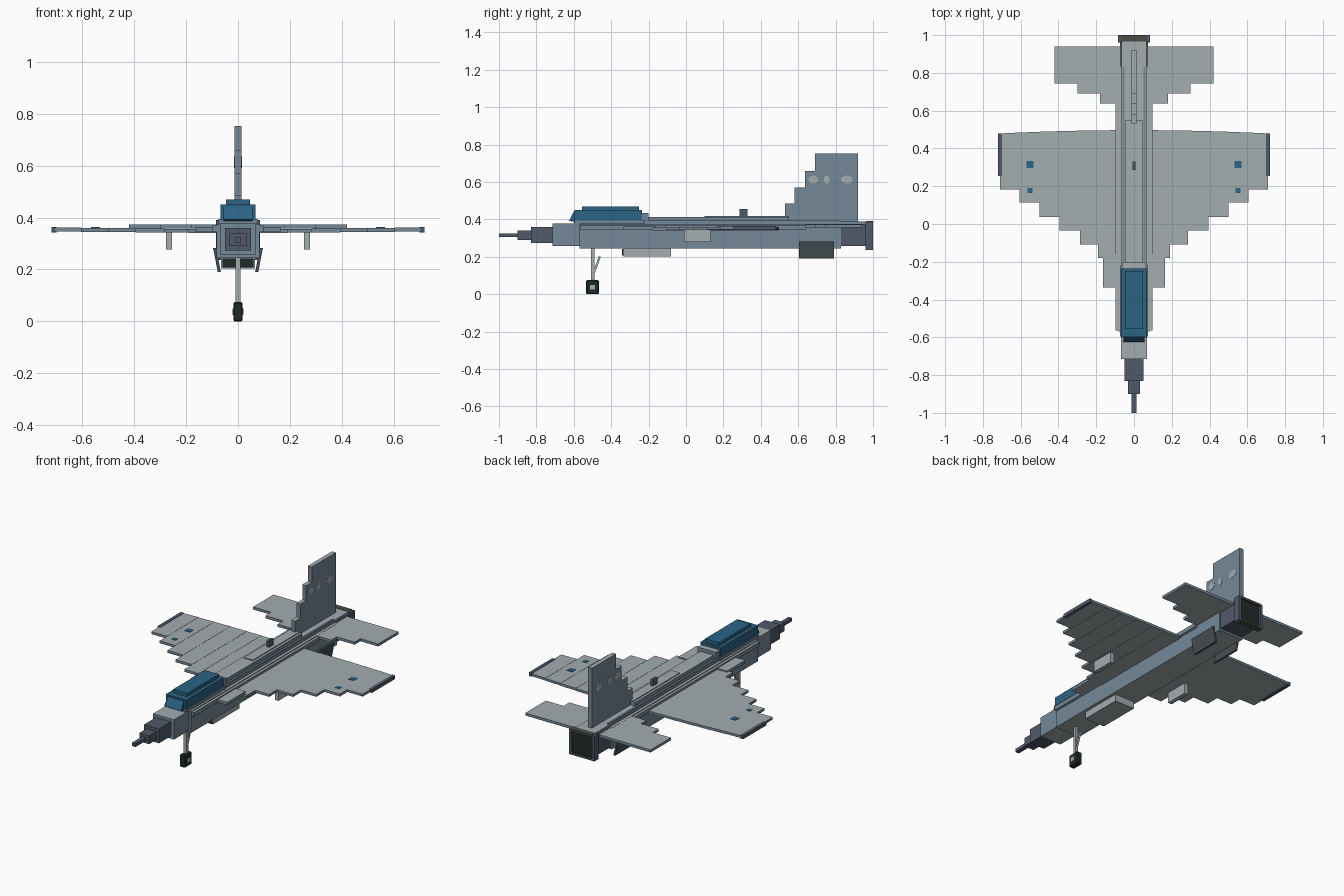
import bpy, bmesh, math
from mathutils import Vector

if "Cube" in bpy.data.objects:
    bpy.data.objects.remove(bpy.data.objects["Cube"], do_unlink=True)


def material(name, hex_code):
    srgb = [int(hex_code[i:i + 2], 16) / 255 for i in (0, 2, 4)]
    col = [c / 12.92 if c < 0.04 else ((c + 0.055) / 1.055) ** 2.4 for c in srgb] + [1]
    m = bpy.data.materials.new(name)
    m.use_nodes = True
    m.diffuse_color = col
    m.node_tree.nodes["Principled BSDF"].inputs["Base Color"].default_value = col
    return m


PALE = material("pale grey", "A3ADB0")
SLATE = material("blue slate", "768898")
DARK = material("dark slate", "505A6A")
GLASS = material("canopy blue", "2B6385")
BLACK = material("rubber black", "212B29")
OLIVE = material("dark olive", "484B42")
GUN = material("gunmetal", "465056")
TWO_TONE = (PALE, SLATE)   # pale on top and below, slate on the sides


def finish(name, bm, mats):
    """Turn a bmesh into an object; a second material goes on upright faces."""
    mats = mats if isinstance(mats, tuple) else (mats,)
    bmesh.ops.recalc_face_normals(bm, faces=bm.faces)
    bm.normal_update()
    if len(mats) > 1:
        for f in bm.faces:
            f.material_index = int(abs(f.normal.z) < 0.5)
    me = bpy.data.meshes.new(name)
    bm.to_mesh(me)
    bm.free()
    for m in mats:
        me.materials.append(m)
    ob = bpy.data.objects.new(name, me)
    bpy.context.collection.objects.link(ob)
    return ob


def prism(name, points, depth, mats):
    """Extrude a flat outline along a vector."""
    bm = bmesh.new()
    face = bm.faces.new([bm.verts.new(p) for p in points])
    new = bmesh.ops.extrude_face_region(bm, geom=[face])["geom"]
    bmesh.ops.translate(bm, vec=Vector(depth),
                        verts=[v for v in new if isinstance(v, bmesh.types.BMVert)])
    return finish(name, bm, mats)


def box(name, x, y, z, mats):
    pts = [(x[0], y[0], z[0]), (x[1], y[0], z[0]), (x[1], y[1], z[0]), (x[0], y[1], z[0])]
    return prism(name, pts, (0, 0, z[1] - z[0]), mats)


def mid(name, half, y, z, mats):
    """Box centred on x = 0."""
    return box(name, (-half, half), y, z, mats)


def pair(name, x, y, z, mats):
    """Box on both sides."""
    box("left_" + name, x, y, z, mats)
    box("right_" + name, (-x[1], -x[0]), y, z, mats)


# Nose, stepping down to the probe
mid("nose_probe", 0.012, (-1.0, -0.90), (0.305, 0.325), DARK)
mid("nose_tip", 0.033, (-0.90, -0.83), (0.29, 0.34), DARK)
mid("radome", 0.05, (-0.83, -0.715), (0.273, 0.36), DARK)
mid("forward_fuselage", 0.07, (-0.715, -0.57), (0.257, 0.377), TWO_TONE)

# Fuselage with shoulders, deck, rails and spine
mid("main_fuselage", 0.083, (-0.57, 0.83), (0.245, 0.375), TWO_TONE)
mid("fuselage_deck", 0.066, (-0.60, 0.965), (0.375, 0.39), TWO_TONE)
pair("shoulder", (0.083, 0.098), (-0.565, 0.64), (0.345, 0.37), TWO_TONE)
pair("deck_rail", (0.05, 0.062), (-0.23, 0.83), (0.388, 0.395), SLATE)
mid("spine", 0.045, (-0.20, 0.55), (0.39, 0.413), TWO_TONE)
mid("spine_cap", 0.03, (0.10, 0.55), (0.413, 0.418), TWO_TONE)
mid("blade_antenna", 0.009, (0.285, 0.33), (0.413, 0.455), DARK)

# Tail block and framed nozzle
mid("tail_block", 0.075, (0.83, 0.965), (0.257, 0.375), DARK)
mid("nozzle_core", 0.07, (0.96, 0.99), (0.25, 0.378), BLACK)
pair("nozzle_side", (0.068, 0.085), (0.96, 1.0), (0.237, 0.39), DARK)
mid("nozzle_top", 0.068, (0.965, 1.0), (0.378, 0.392), OLIVE)
mid("nozzle_bottom", 0.068, (0.965, 1.0), (0.237, 0.25), OLIVE)

# Belly intake
mid("belly_intake", 0.066, (-0.335, -0.08), (0.203, 0.265), PALE)
mid("intake_mouth", 0.06, (-0.342, -0.335), (0.207, 0.243), BLACK)

# Canopy
mid("canopy", 0.068, (-0.595, -0.235), (0.388, 0.45), GLASS)
mid("canopy_roof", 0.047, (-0.555, -0.25), (0.45, 0.47), GLASS)
prism("windshield", [(-0.055, -0.625, 0.392), (-0.055, -0.59, 0.385),
                     (-0.055, -0.575, 0.442), (-0.055, -0.60, 0.442)], (0.11, 0, 0), GLASS)
mid("canopy_fairing", 0.062, (-0.235, -0.20), (0.388, 0.435), TWO_TONE)
pair("canopy_sill", (0.066, 0.075), (-0.595, -0.22), (0.378, 0.395), SLATE)

# Wings: chordwise strips (inner x, outer x, leading edge) with slight dihedral
STRIPS = [(0.08, 0.19, -0.18), (0.19, 0.285, -0.108), (0.285, 0.395, -0.035),
          (0.395, 0.50, 0.037), (0.50, 0.605, 0.113), (0.605, 0.71, 0.182)]


def trailing(x):
    return 0.497 - 0.035 * x * x


for side, s in (("left", 1), ("right", -1)):
    for i, (x0, x1, front) in enumerate(STRIPS):
        z = 0.341 + 0.0011 * i
        prism(f"{side}_wing_strip_{i + 1}",
              [(s * x0, front, z), (s * x1, front, z),
               (s * x1, trailing(x1), z), (s * x0, trailing(x0), z)],
              (0, 0, 0.015), TWO_TONE)
pair("wing_root_strake", (0.08, 0.163), (-0.335, -0.16), (0.345, 0.363), TWO_TONE)
pair("wingtip_rail", (0.70, 0.72), (0.255, 0.48), (0.343, 0.364), DARK)
pair("pylon", (0.254, 0.278), (-0.01, 0.13), (0.278, 0.345), PALE)

# Painted wing markings
for k, (y, h) in enumerate([(0.315, 0.018), (0.178, 0.013)]):
    pair(f"wing_marking_{k + 1}", (0.55 - h, 0.55 + h), (y - h, y + h), (0.358, 0.363), GLASS)

# Tailplanes
for i, (x0, x1, front) in enumerate([(0.06, 0.18, 0.638), (0.18, 0.30, 0.69), (0.30, 0.42, 0.745)]):
    pair(f"tailplane_strip_{i + 1}", (x0, x1), (front, 0.94), (0.358, 0.374), TWO_TONE)

# Stepped tail fin
STEPS = [(0.53, 0.485), (0.58, 0.57), (0.635, 0.66), (0.69, 0.753)]
outline = [(-0.013, 0.92, 0.385), (-0.013, 0.53, 0.385)]
for i, (y, z) in enumerate(STEPS):
    outline.append((-0.013, y, z))
    outline.append((-0.013, STEPS[i + 1][0] if i < 3 else 0.92, z))
prism("tail_fin", outline, (0.026, 0, 0), TWO_TONE)

# Pale fin spots, on both faces
for k, (y, ry) in enumerate([(0.68, 0.026), (0.753, 0.016), (0.86, 0.032)]):
    ring = [(-0.0145, y + ry * math.cos(a * math.pi / 6), 0.613 + 0.022 * math.sin(a * math.pi / 6))
            for a in range(12)]
    prism(f"fin_spot_{k + 1}", ring, (0.029, 0, 0), PALE)

# Canted ventral fins
for side, s in (("left", 1), ("right", -1)):
    prism(f"{side}_ventral_fin",
          [(s * 0.084, 0.605, 0.282), (s * 0.096, 0.605, 0.282),
           (s * 0.078, 0.605, 0.19), (s * 0.066, 0.605, 0.19)], (0, 0.185, 0), GUN)

# Nose gear
mid("gear_strut", 0.009, (-0.508, -0.488), (0.05, 0.25), PALE)
prism("gear_brace", [(-0.006, -0.498, 0.115), (-0.006, -0.488, 0.112),
                     (-0.006, -0.455, 0.20), (-0.006, -0.466, 0.204)], (0.012, 0, 0), PALE)
wheel = mid("nose_wheel", 0.018, (-0.535, -0.465), (0.0, 0.075), BLACK)
bevel = wheel.modifiers.new("edge_bevel", "BEVEL")
bevel.width = 0.005
bevel.segments = 1
mid("wheel_hub", 0.0205, (-0.513, -0.487), (0.025, 0.05), PALE)
